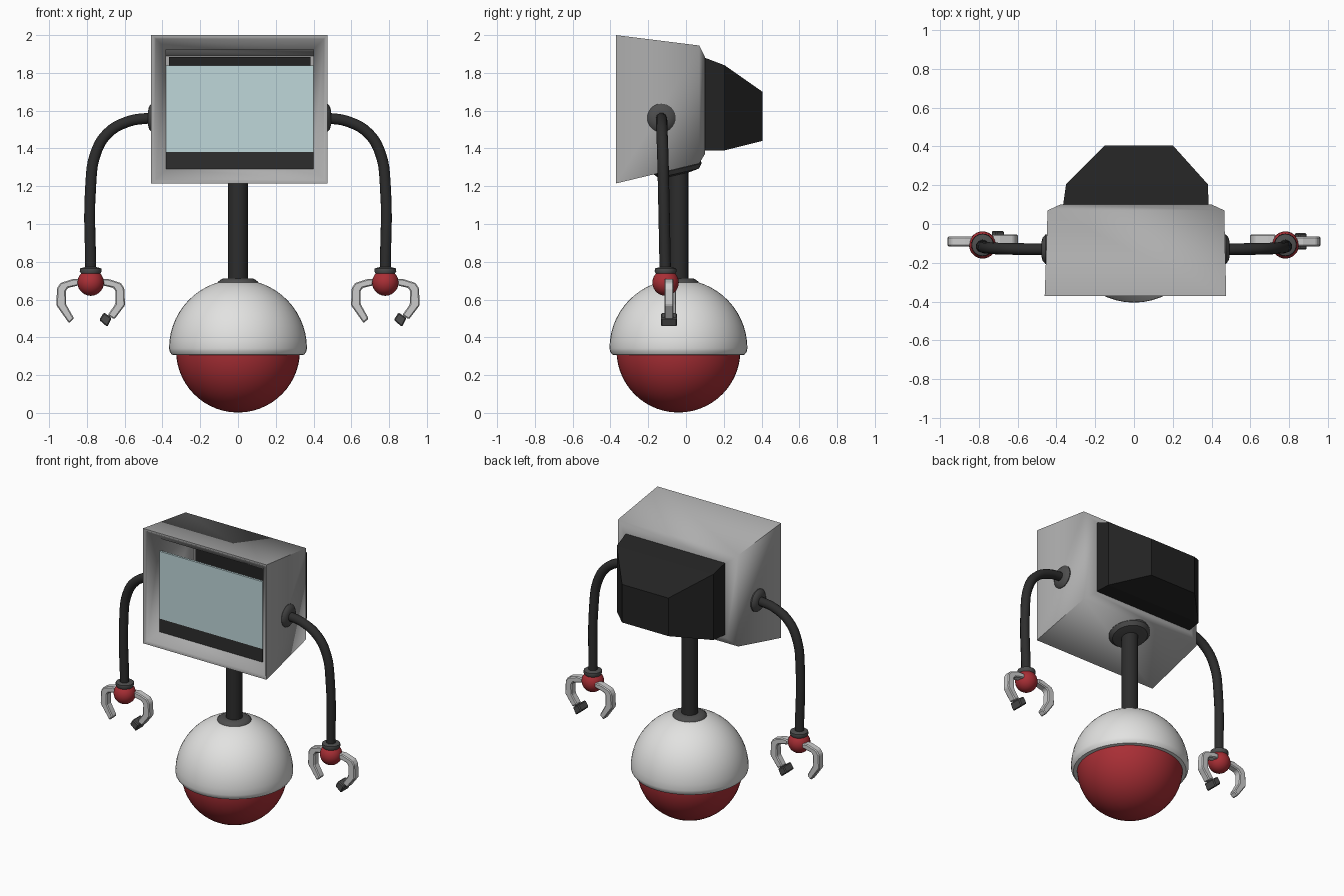
import bpy, bmesh, math
from mathutils import Vector

if "Cube" in bpy.data.objects:
    bpy.data.objects.remove(bpy.data.objects["Cube"])


def material(name, rgb):
    m = bpy.data.materials.new(name)
    m.diffuse_color = (*rgb, 1)
    m.use_nodes = True
    m.node_tree.nodes["Principled BSDF"].inputs["Base Color"].default_value = m.diffuse_color
    return m


SHELL = material("shell grey", (0.42, 0.42, 0.42))
WHITE = material("dome white", (0.76, 0.76, 0.75))
RED = material("red", (0.40, 0.028, 0.036))
BLACK = material("casing black", (0.016, 0.016, 0.016))
RUBBER = material("rubber black", (0.026, 0.026, 0.026))
COLLAR = material("collar grey", (0.075, 0.075, 0.075))
SCREEN = material("screen blue", (0.52, 0.68, 0.70))
CLAW = material("claw grey", (0.60, 0.60, 0.60))


def finish(obj, mat, angle=None):
    obj.data.materials.clear()
    obj.data.materials.append(mat)
    bpy.ops.object.select_all(action='DESELECT')
    obj.select_set(True)
    bpy.context.view_layer.objects.active = obj
    if angle:
        bpy.ops.object.shade_smooth_by_angle(angle=math.radians(angle))
    return obj


def from_bmesh(name, bm, mat, angle=None):
    bmesh.ops.recalc_face_normals(bm, faces=bm.faces)
    me = bpy.data.meshes.new(name)
    bm.to_mesh(me)
    bm.free()
    obj = bpy.data.objects.new(name, me)
    bpy.context.collection.objects.link(obj)
    return finish(obj, mat, angle)


def loft(name, rings, mat, angle=None):
    """Skin rectangles (y, x0, x1, z0, z1) and cap both ends."""
    bm = bmesh.new()
    loops = [[bm.verts.new(p) for p in ((x0, y, z0), (x1, y, z0), (x1, y, z1), (x0, y, z1))]
             for y, x0, x1, z0, z1 in rings]
    for a, b in zip(loops, loops[1:]):
        for i in range(4):
            j = (i + 1) % 4
            bm.faces.new((a[i], a[j], b[j], b[i]))
    bm.faces.new(loops[0])
    bm.faces.new(loops[-1])
    return from_bmesh(name, bm, mat, angle)


def lathe(name, profile, loc, mat, rot=(0, 0, 0), n=32):
    """Revolve (radius, z) points around the local z axis."""
    bm = bmesh.new()
    loops = [[bm.verts.new((r * math.cos(t), r * math.sin(t), z))
              for t in (2 * math.pi * i / n for i in range(n))] for r, z in profile]
    for a, b in zip(loops, loops[1:]):
        for i in range(n):
            j = (i + 1) % n
            bm.faces.new((a[i], a[j], b[j], b[i]))
    bm.faces.new(loops[0])
    bm.faces.new(loops[-1])
    obj = from_bmesh(name, bm, mat, 40)
    obj.location, obj.rotation_euler = loc, rot
    return obj


def arc(r, a0, a1, steps, cz=0):
    """Profile points on a circle between two elevations in degrees."""
    angles = [math.radians(a0 + (a1 - a0) * i / steps) for i in range(steps + 1)]
    return [(r * math.cos(a), cz + r * math.sin(a)) for a in angles]


def tube(name, points, radius, mat):
    cu = bpy.data.curves.new(name, 'CURVE')
    cu.dimensions = '3D'
    cu.bevel_depth, cu.bevel_resolution = radius, 3
    cu.resolution_u, cu.use_fill_caps = 5, True
    sp = cu.splines.new('BEZIER')
    sp.bezier_points.add(len(points) - 1)
    for bp, co in zip(sp.bezier_points, points):
        bp.co = co
        bp.handle_left_type = bp.handle_right_type = 'AUTO'
    obj = bpy.data.objects.new(name, cu)
    bpy.context.collection.objects.link(obj)
    finish(obj, mat)
    bpy.ops.object.convert(target='MESH')
    return finish(bpy.context.view_layer.objects.active, mat, 40)


def plate(name, outline, y, depth, mat):
    """Extrude an (x, z) outline along y, centred on y."""
    bm = bmesh.new()
    face = bm.faces.new([bm.verts.new((x, y - depth / 2, z)) for x, z in outline])
    ext = bmesh.ops.extrude_face_region(bm, geom=[face])
    bmesh.ops.translate(bm, vec=Vector((0, depth, 0)),
                        verts=[v for v in ext['geom'] if isinstance(v, bmesh.types.BMVert)])
    obj = from_bmesh(name, bm, mat)
    bev = obj.modifiers.new("soft edge", 'BEVEL')
    bev.width, bev.segments = 0.006, 1
    return obj


# Head: hollow housing with a funnel frame, open at the front
loft("head_shell", [
    (0.07, -0.38, 0.40, 1.37, 1.89),
    (-0.30, -0.38, 0.40, 1.29, 1.925),
    (-0.36, -0.435, 0.455, 1.235, 1.98),
    (-0.37, -0.445, 0.465, 1.225, 1.99),
    (-0.37, -0.46, 0.475, 1.215, 2.0),
    (0.07, -0.445, 0.465, 1.32, 1.945),
    (0.10, -0.38, 0.40, 1.37, 1.885),
], SHELL, 70)

# Tapered casing on the back of the head
loft("back_casing", [
    (0.06, -0.365, 0.385, 1.39, 1.885),
    (0.10, -0.365, 0.385, 1.39, 1.88),
    (0.205, -0.35, 0.38, 1.39, 1.84),
    (0.405, -0.15, 0.20, 1.44, 1.70),
], BLACK)

# Screen and the dark strip beneath it
loft("screen", [(-0.305, -0.38, 0.40, 1.38, 1.84),
                (-0.29, -0.38, 0.40, 1.38, 1.84)], SCREEN)
loft("lower_strip", [(-0.305, -0.38, 0.40, 1.29, 1.38),
                     (-0.29, -0.38, 0.40, 1.29, 1.38)], RUBBER)

# Ball base: white dome with a lip over a red ball
BY = -0.04
lathe("ball_base", arc(0.328, -89, 0, 14, 0.33), (0, BY, 0), RED, n=48)
lathe("dome", [(0.31, 0.305), (0.35, 0.308), (0.362, 0.325)]
      + arc(0.365, 0, 75, 12, 0.342), (0, BY, 0), WHITE, n=48)

# Neck with its two collars
lathe("neck_collar", [(0.11, 0.675), (0.105, 0.695), (0.085, 0.71), (0.05, 0.712)],
      (0, BY, 0), COLLAR)
lathe("neck", [(0.052, 0.69), (0.052, 1.32)], (0, BY, 0), RUBBER, n=24)
lathe("head_collar", [(0.06, -0.035), (0.11, -0.028), (0.13, -0.005), (0.13, 0.02)],
      (0, -0.045, 1.296), COLLAR, rot=(math.radians(13), 0, 0))

# Claw outlines relative to the wrist ball
OUTER = [(0.05, 0.018), (0.09, 0.02), (0.16, -0.002), (0.178, -0.03), (0.182, -0.12)]
INNER = [(0.13, -0.115), (0.132, -0.045), (0.12, -0.028), (0.05, -0.012)]
LONG_TIP = [(0.115, -0.215), (0.088, -0.19)]
SHORT_TIP = [(0.125, -0.195), (0.09, -0.172)]
PAD = [(0.07, -0.158), (0.112, -0.188), (0.088, -0.235), (0.045, -0.198)]

for s, label in ((-1, "left"), (1, "right")):
    hx, hy, hz = s * 0.78, -0.108, 0.69

    # Shoulder disc and bent arm
    lathe(f"{label}_shoulder", [(0.075, -0.03), (0.075, 0.0), (0.06, 0.014), (0.035, 0.02)],
          (0.008 + s * 0.465, -0.13, 1.562), COLLAR, rot=(0, s * math.pi / 2, 0))
    path = [(0.46, -0.13, 1.562), (0.58, -0.129, 1.543), (0.69, -0.127, 1.48),
            (0.755, -0.123, 1.37), (0.78, -0.119, 1.20), (0.78, -0.11, 0.76)]
    tube(f"{label}_arm", [(s * x, y, z) for x, y, z in path], 0.03, RUBBER)

    # Wrist collar and ball
    lathe(f"{label}_wrist_collar", [(0.05, 0.735), (0.058, 0.75), (0.056, 0.765), (0.03, 0.772)],
          (hx, hy, 0), COLLAR, n=24)
    lathe(f"{label}_wrist_ball", arc(0.07, -88, 88, 14), (hx, hy, hz), RED, n=28)

    # Two claws per hand; the one towards +x carries a dark pad
    for side, name in ((-1, "claw"), (1, "padded_claw")):
        y = -0.09 if side == s else -0.078
        tip = SHORT_TIP if side > 0 else LONG_TIP
        plate(f"{label}_{name}", [(hx + side * x, hz + z) for x, z in OUTER + tip + INNER],
              y, 0.05, CLAW)
        if side > 0:
            plate(f"{label}_claw_pad", [(hx + x, hz + z) for x, z in PAD], y, 0.085, COLLAR)
